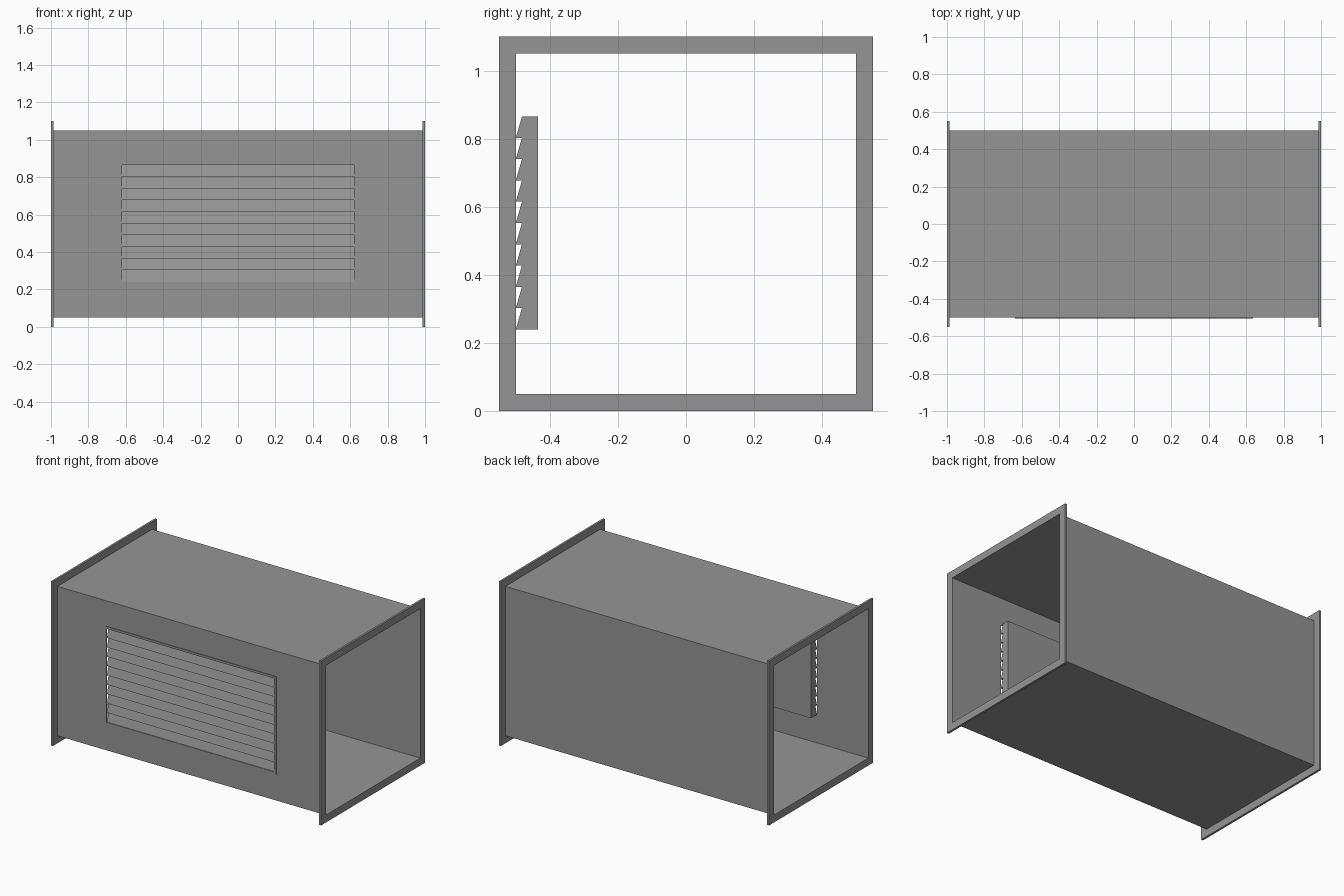
import bpy
import bmesh

cube = bpy.data.objects.get("Cube")
if cube:
    bpy.data.objects.remove(cube)

metal = bpy.data.materials.new("galvanised grey")
metal.use_nodes = True
grey = (0.30, 0.30, 0.30, 1)
metal.diffuse_color = grey
metal.node_tree.nodes["Principled BSDF"].inputs["Base Color"].default_value = grey

BOTTOM, TOP, HALF = 0.05, 1.05, 0.5        # duct section
END, FLANGE, RIM = 1.0, 0.014, 0.05        # duct ends
VENT, LOW, HIGH = 0.62, 0.24, 0.865        # louvre opening
SLATS, RECESS, DEPTH, LIP = 10, 0.018, 0.065, 0.015


def finish(name, bm):
    bmesh.ops.remove_doubles(bm, verts=bm.verts, dist=1e-5)
    mesh = bpy.data.meshes.new(name)
    bm.to_mesh(mesh)
    bm.free()
    mesh.materials.append(metal)
    obj = bpy.data.objects.new(name, mesh)
    bpy.context.collection.objects.link(obj)
    return obj


def rect(u, low, high):
    return [(-u, low), (u, low), (u, high), (-u, high)]


def ring(name, outer, inner, place, thickness=0):
    """Rectangular frame; place maps (u, z, depth) to a point."""
    bm = bmesh.new()
    for i in range(4):
        j = (i + 1) % 4
        quad = [outer[i], outer[j], inner[j], inner[i]]
        bm.faces.new([bm.verts.new(place(u, z, 0)) for u, z in quad])
    bmesh.ops.remove_doubles(bm, verts=bm.verts, dist=1e-5)
    if thickness:
        grown = bmesh.ops.extrude_face_region(bm, geom=bm.faces[:], use_keep_orig=True)
        shift = [b - a for a, b in zip(place(0, 0, 0), place(0, 0, thickness))]
        moved = [v for v in grown["geom"] if isinstance(v, bmesh.types.BMVert)]
        bmesh.ops.translate(bm, verts=moved, vec=shift)
        bmesh.ops.recalc_face_normals(bm, faces=bm.faces)
    return finish(name, bm)


def on_front(u, z, depth):
    return (u, -HALF - depth, z)


# Sheet metal duct: bottom, back and top in one folded strip
bm = bmesh.new()
fold = [(-HALF, BOTTOM), (HALF, BOTTOM), (HALF, TOP), (-HALF, TOP)]
for (y0, z0), (y1, z1) in zip(fold, fold[1:]):
    corners = [(-END, y0, z0), (-END, y1, z1), (END, y1, z1), (END, y0, z0)]
    bm.faces.new([bm.verts.new(c) for c in corners])
finish("duct_shell", bm)

# Front wall with the vent opening
ring("duct_front_wall", rect(END, BOTTOM, TOP), rect(VENT, LOW, HIGH), on_front)

# End flanges
for side, label in ((-1, "right"), (1, "left")):
    ring(label + "_flange", rect(HALF + RIM, BOTTOM - RIM, TOP + RIM),
         rect(HALF, BOTTOM, TOP),
         lambda u, z, d, s=side: (s * (END - d), u, z), FLANGE)

# Thin lip around the vent
ring("vent_lip", rect(VENT + LIP, LOW - LIP, HIGH + LIP), rect(VENT, LOW, HIGH),
     on_front, 0.004)

# Louvre box: stepped slats in front, flat back, extruded across the opening
pitch = (HIGH - LOW) / SLATS
profile = [(-HALF + DEPTH, HIGH), (-HALF + DEPTH, LOW)]
for i in range(SLATS):
    profile += [(-HALF, LOW + i * pitch), (-HALF + RECESS, LOW + (i + 1) * pitch)]
bm = bmesh.new()
face = bm.faces.new([bm.verts.new((-VENT, y, z)) for y, z in profile])
grown = bmesh.ops.extrude_face_region(bm, geom=[face], use_keep_orig=True)
moved = [v for v in grown["geom"] if isinstance(v, bmesh.types.BMVert)]
bmesh.ops.translate(bm, verts=moved, vec=(2 * VENT, 0, 0))
bmesh.ops.recalc_face_normals(bm, faces=bm.faces)
finish("louvre_box", bm)
